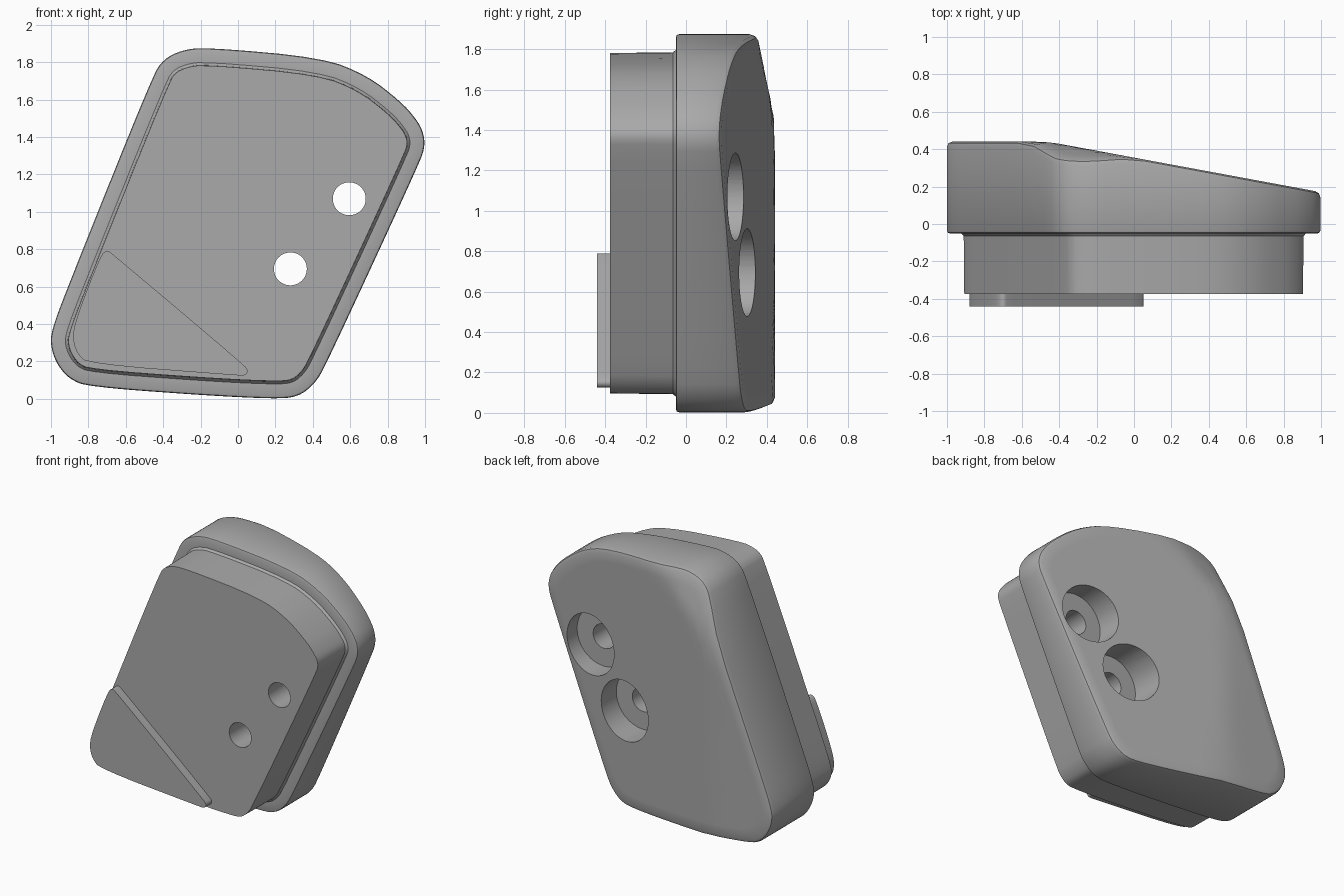
import bpy, bmesh, math
from mathutils import Vector

cube = bpy.data.objects.get("Cube")
if cube:
    bpy.data.objects.remove(cube, do_unlink=True)

grey = bpy.data.materials.new("plain_grey")
grey.use_nodes = True
colour = (0.4, 0.4, 0.4, 1)
grey.diffuse_color = colour
grey.node_tree.nodes["Principled BSDF"].inputs["Base Color"].default_value = colour


def rounded(points, passes=2):
    """Soften a closed outline by cutting its corners."""
    pts = [Vector(p) for p in points]
    for _ in range(passes):
        softer = []
        for a, b in zip(pts, pts[1:] + pts[:1]):
            softer += [a.lerp(b, 0.25), a.lerp(b, 0.75)]
        pts = softer
    return pts


def inset(outline, distance):
    """Move an anticlockwise outline inwards."""
    result = []
    for i, p in enumerate(outline):
        along = (outline[(i + 1) % len(outline)] - outline[i - 1]).normalized()
        result.append(p + Vector((-along.y, along.x)) * distance)
    return result


def smooth_min(a, b, k=0.015):
    h = max(k - abs(a - b), 0) / k
    return min(a, b) - h * h * k / 4


def back_depth(p):
    """Depth of the sloping back: main slope, flat low corner, top corner slope."""
    slope = smooth_min(0.355 - 0.185 * p.x, 0.44)
    return smooth_min(slope, 0.864 + 0.057 * p.x - 0.272 * p.y)


def finish(bm, name):
    bmesh.ops.recalc_face_normals(bm, faces=bm.faces)
    mesh = bpy.data.meshes.new(name)
    bm.to_mesh(mesh)
    bm.free()
    obj = bpy.data.objects.new(name, mesh)
    bpy.context.collection.objects.link(obj)
    mesh.materials.append(grey)
    return obj


def loft(name, rings):
    """Join rings of 3D points and close both ends."""
    bm = bmesh.new()
    loops = [[bm.verts.new(p) for p in ring] for ring in rings]
    for low, high in zip(loops, loops[1:]):
        for i in range(len(low)):
            bm.faces.new((low[i - 1], low[i], high[i], high[i - 1]))
    bm.faces.new(loops[0])
    bm.faces.new(loops[-1])
    return finish(bm, name)


def flat_ring(outline, y):
    return [(p.x, y, p.y) for p in outline]


def back_ring(outline, drop=0):
    return [(p.x, back_depth(p) - drop, p.y) for p in outline]


def shade(obj, degrees):
    bpy.ops.object.select_all(action="DESELECT")
    obj.select_set(True)
    bpy.context.view_layer.objects.active = obj
    bpy.ops.object.shade_smooth_by_angle(angle=math.radians(degrees))


def bore(target, x, z, radius, y_front, y_back):
    """Cut a round hole along y."""
    bpy.ops.mesh.primitive_cylinder_add(
        vertices=48, radius=radius, depth=y_back - y_front,
        location=(x, (y_front + y_back) / 2, z), rotation=(math.pi / 2, 0, 0))
    cutter = bpy.context.object
    cutter.name = "hole_cutter"
    cutter.hide_render = True
    cutter.data.materials.append(grey)
    cut = target.modifiers.new("hole", "BOOLEAN")
    cut.operation = "DIFFERENCE"
    cut.solver = "EXACT"
    cut.object = cutter
    bpy.context.view_layer.objects.active = target
    bpy.ops.object.modifier_apply(modifier=cut.name)
    bpy.data.objects.remove(cutter, do_unlink=True)


# Slanted outline of the flange, seen from the front
outline = rounded([
    (-0.80, 0.065), (-0.2, 0.02), (0.19, 0), (0.32, 0.01), (0.41, 0.08),
    (0.47, 0.18), (0.97, 1.26), (1, 1.35), (0.99, 1.43), (0.95, 1.5),
    (0.87, 1.59), (0.69, 1.73), (0.45, 1.825), (-0.17, 1.88), (-0.3, 1.865),
    (-0.40, 1.815), (-0.46, 1.72), (-0.91, 0.6), (-1, 0.36), (-1, 0.27),
    (-0.965, 0.18), (-0.9, 0.105)])

# Housing: narrower front block, flange with soft edges, sloping back
rings = [flat_ring(inset(outline, d), y) for d, y in (
    (0.093, -0.375), (0.09, -0.065), (0.077, -0.05),
    (0.015, -0.05), (0.004, -0.046), (0, -0.035))]
rings += [back_ring(inset(outline, d), drop) for d, drop in (
    (0, 0.028), (0.008, 0.008), (0.028, 0))]
middle = Vector((0, 0.95))
rim = inset(outline, 0.028)
steps = 14
for i in range(1, steps):
    rings.append(back_ring([p.lerp(middle, i / steps) for p in rim]))
housing = loft("housing", rings)

# Two counterbored screw holes
for x, z in ((0.595, 1.07), (0.28, 0.695)):
    bore(housing, x, z, 0.217, 0.09, 0.7)
    bore(housing, x, z, 0.088, -0.6, 0.3)
shade(housing, 30)

# Raised triangular pad on the front
pad_outline = rounded([
    (-0.80, 0.187), (0.0, 0.125), (0.04, 0.125), (0.055, 0.15), (0.035, 0.18),
    (-0.67, 0.775), (-0.70, 0.795), (-0.735, 0.77), (-0.87, 0.42),
    (-0.885, 0.32), (-0.86, 0.24)])
pad = loft("front_pad", [flat_ring(pad_outline, y) for y in (-0.44, -0.37)])
shade(pad, 30)
